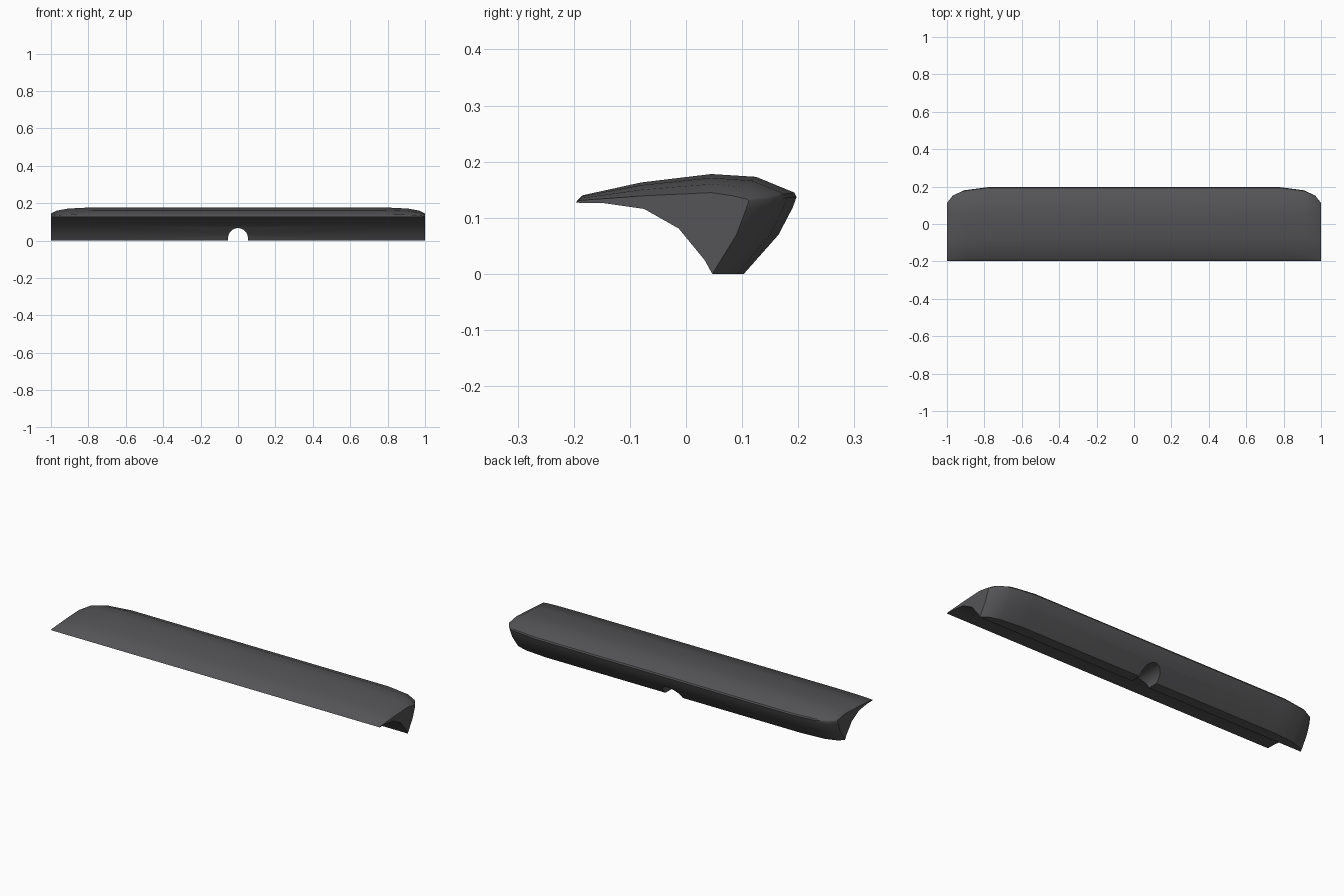
import bpy, bmesh, math

if "Cube" in bpy.data.objects:
    bpy.data.objects.remove(bpy.data.objects["Cube"])

# Cross-section (y, z): full section in the middle, and the slimmer one at the ends
upper_mid = [(-.197, .127), (-.185, .14), (-.08, .163), (.045, .178), (.125, .173),
             (.193, .145), (.197, .137), (.19, .118), (.165, .07), (.103, 0)]
upper_end = [(-.197, .127), (-.19, .131), (-.08, .139), (.045, .145), (.085, .139),
             (.11, .133), (.112, .131), (.108, .118), (.09, .07), (.047, 0)]
under = [(.047, 0), (.033, .025), (-.013, .081), (-.075, .116), (-.145, .126)]


def mesh_object(name, bm):
    bmesh.ops.remove_doubles(bm, verts=bm.verts, dist=.0003)
    bmesh.ops.recalc_face_normals(bm, faces=bm.faces)
    me = bpy.data.meshes.new(name)
    bm.to_mesh(me)
    bm.free()
    ob = bpy.data.objects.new(name, me)
    bpy.context.collection.objects.link(ob)
    return ob


def loft(name, rings):
    bm = bmesh.new()
    loops = [[bm.verts.new(p) for p in r] for r in rings]
    n = len(loops[0])
    for a, b in zip(loops, loops[1:]):
        for i in range(n):
            j = (i + 1) % n
            bm.faces.new((a[i], a[j], b[j], b[i]))
    bm.faces.new(loops[0])
    bm.faces.new(loops[-1])
    return mesh_object(name, bm)


def section(x, t):
    pts = [(a[0] + (b[0] - a[0]) * t, a[1] + (b[1] - a[1]) * t)
           for a, b in zip(upper_mid, upper_end)]
    return [(x, y, z) for y, z in pts + under]


# Curved shell with ends that taper toward the front
half = [(.78, 0), (.91, .2), (.97, .54), (1, 1)]
stations = [(-x, t) for x, t in reversed(half)] + half
shell = loft("curved_shell", [section(x, t) for x, t in stations])

# Arched cable notch through the foot
arch = [(.053, -.05)] + [(.053 * math.cos(math.pi * i / 16), .014 + .053 * math.sin(math.pi * i / 16))
                         for i in range(17)] + [(-.053, -.05)]
cutter = loft("notch_cutter", [[(x, y, z) for x, z in arch] for y in (-.1, .3)])
mod = shell.modifiers.new("notch", 'BOOLEAN')
mod.operation = 'DIFFERENCE'
mod.solver = 'EXACT'
mod.object = cutter
bpy.context.view_layer.objects.active = shell
shell.select_set(True)
bpy.ops.object.modifier_apply(modifier=mod.name)
bpy.data.objects.remove(cutter)

# Dark grey finish, smooth with crisp edges
mat = bpy.data.materials.new("dark_grey")
mat.diffuse_color = (.09, .09, .095, 1)
mat.use_nodes = True
mat.node_tree.nodes["Principled BSDF"].inputs["Base Color"].default_value = mat.diffuse_color
shell.data.materials.clear()
shell.data.materials.append(mat)
bpy.ops.object.shade_smooth_by_angle(angle=math.radians(35))
